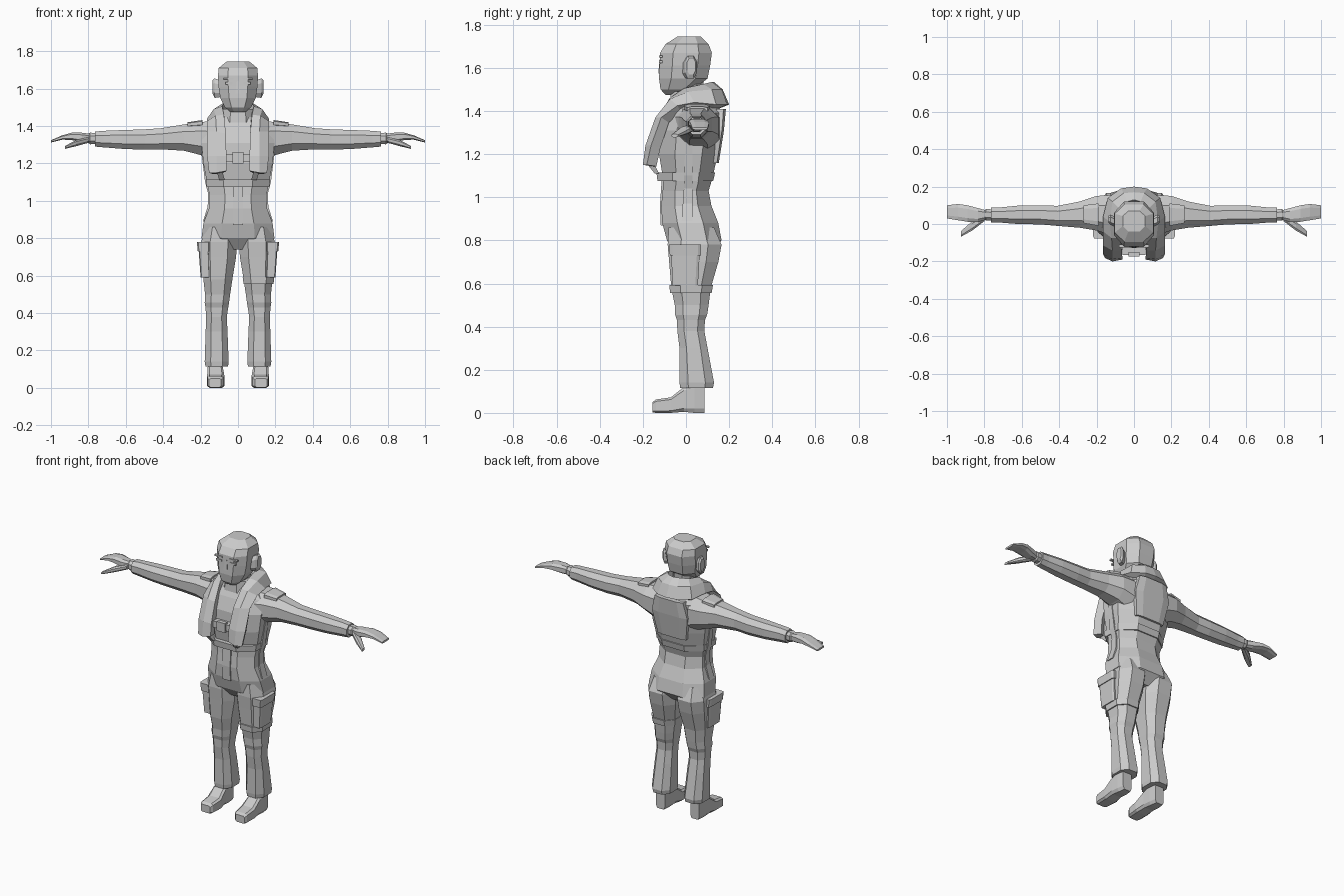
import bpy, bmesh


def finish(bm, name, mirror):
    mesh = bpy.data.meshes.new(name)
    bm.to_mesh(mesh)
    bm.free()
    ob = bpy.data.objects.new(name, mesh)
    bpy.context.collection.objects.link(ob)
    if mirror:
        mod = ob.modifiers.new("mirror", 'MIRROR')
        mod.merge_threshold = 0.001
    return ob


def section(u0, u1, v0, v1, c):
    """Rectangle (c = 0) or chamfered rectangle inside the given bounds."""
    if c == 0:
        return [(u0, v0), (u1, v0), (u1, v1), (u0, v1)]
    a, b = (u1 - u0) * c, (v1 - v0) * c
    return [(u0 + a, v0), (u1 - a, v0), (u1, v0 + b), (u1, v1 - b),
            (u1 - a, v1), (u0 + a, v1), (u0, v1 - b), (u0, v0 + b)]


def loft(name, axis, rings, c=0.27, mirror=False):
    """Skin rings of (position along axis, u0, u1, v0, v1)."""
    place = {'x': lambda t, u, v: (t, u, v),
             'y': lambda t, u, v: (u, t, v),
             'z': lambda t, u, v: (u, v, t)}[axis]
    bm = bmesh.new()
    loops = [[bm.verts.new(place(r[0], u, v)) for u, v in section(*r[1:], c)]
             for r in rings]
    n = len(loops[0])
    for a, b in zip(loops, loops[1:]):
        for i in range(n):
            j = (i + 1) % n
            bm.faces.new((a[i], a[j], b[j], b[i]))
    bm.faces.new(loops[0])
    bm.faces.new(loops[-1])
    bmesh.ops.recalc_face_normals(bm, faces=bm.faces)
    return finish(bm, name, mirror)


def sym(rings):
    """Expand (z, half width, y0, y1) into centred rings."""
    return [(z, -w, w, a, b) for z, w, a, b in rings]


def box(name, x0, x1, y0, y1, z0, z1, mirror=False):
    return loft(name, 'z', [(z0, x0, x1, y0, y1), (z1, x0, x1, y0, y1)], 0, mirror)


def ribbon(name, rows, thick):
    """Mirrored padded strip; each row gives its inner and outer edge."""
    bm = bmesh.new()
    vs = [[bm.verts.new(p) for p in row] for row in rows]
    for a, b in zip(vs, vs[1:]):
        for i in range(len(a) - 1):
            bm.faces.new((a[i], a[i + 1], b[i + 1], b[i]))
    ob = finish(bm, name, True)
    sol = ob.modifiers.new("padding", 'SOLIDIFY')
    sol.thickness = thick
    sol.offset = -1
    return ob


# Head, ears, neck and face details
loft("head", 'z', sym([
    (1.475, .04, -.095, -.03), (1.50, .07, -.118, .03), (1.55, .095, -.125, .10),
    (1.61, .104, -.122, .112), (1.67, .107, -.12, .12), (1.71, .103, -.095, .105),
    (1.745, .06, -.04, .07)]), 0.25)
loft("neck", 'z', sym([(1.40, .08, -.06, .09), (1.47, .062, -.055, .075),
                       (1.57, .058, -.04, .085)]))
loft("ear", 'x', [(.09, -.02, .035, 1.555, 1.64), (.125, -.005, .05, 1.55, 1.655),
                  (.135, .005, .045, 1.57, 1.645)], 0.25, True)
box("eyebrow", .025, .08, -.126, -.11, 1.648, 1.657, True)
box("eye", .03, .068, -.125, -.11, 1.622, 1.634, True)
loft("nose", 'z', sym([(1.575, .014, -.128, -.11), (1.64, .006, -.123, -.11)]), 0)

# Torso and pelvis
loft("torso", 'z', sym([
    (.74, .05, -.04, .11), (.80, .195, -.088, .165), (.88, .185, -.11, .15),
    (.96, .155, -.115, .118), (1.03, .152, -.108, .105), (1.08, .163, -.105, .12),
    (1.20, .185, -.125, .148), (1.31, .195, -.12, .165), (1.39, .18, -.09, .17),
    (1.46, .11, -.05, .12)]))
loft("waist_belt", 'z', sym([(1.075, .168, -.132, .126), (1.115, .172, -.137, .135)]))
loft("jacket_collar", 'z', sym([(1.42, .095, -.075, .11), (1.49, .085, -.07, .10)]))
loft("front_zip_panel", 'z', sym([(.87, .028, -.117, -.09), (.96, .028, -.121, -.09),
                                  (1.08, .028, -.113, -.09)]), 0)
loft("side_strap", 'z', [(.89, .16, .187, -.02, .03), (.97, .14, .162, -.015, .03),
                         (1.04, .14, .160, -.01, .03), (1.10, .155, .176, -.01, .03),
                         (1.28, .18, .199, 0, .03)], 0, True)

# Padded vest running up the chest and round the neck
ribbon("vest_yoke", [
    [(.062, -.19, 1.16), (.115, -.20, 1.15), (.155, -.182, 1.15)],
    [(.062, -.182, 1.24), (.115, -.188, 1.24), (.165, -.162, 1.24)],
    [(.065, -.14, 1.36), (.115, -.142, 1.37), (.165, -.115, 1.37)],
    [(.075, -.075, 1.46), (.12, -.075, 1.455), (.165, -.04, 1.425)],
    [(.085, -.01, 1.505), (.13, .01, 1.49), (.165, .04, 1.44)],
    [(.075, .08, 1.525), (.115, .12, 1.50), (.14, .14, 1.43)],
    [(.035, .12, 1.535), (.055, .165, 1.50), (.07, .19, 1.43)],
    [(0, .13, 1.535), (0, .17, 1.50), (0, .20, 1.43)]], 0.05)
box("vest_buckle", -.062, .062, -.165, -.12, 1.21, 1.25)
box("buckle_clip", -.03, .03, -.175, -.15, 1.2, 1.26)
loft("lower_vest_strap", 'z', [(1.11, .07, .10, -.145, -.125),
                               (1.16, .085, .115, -.185, -.15)], 0, True)
loft("back_panel", 'z', sym([(1.16, .10, .11, .152), (1.31, .125, .13, .176),
                             (1.41, .10, .13, .185)]), 0.2)

# Sleeves, gloves and hands
loft("sleeve", 'x', [
    (.12, -.06, .155, 1.21, 1.43), (.20, -.035, .15, 1.245, 1.42),
    (.29, -.02, .12, 1.268, 1.408), (.41, -.01, .097, 1.275, 1.388),
    (.50, -.002, .10, 1.273, 1.382), (.62, 0, .098, 1.278, 1.378),
    (.72, .008, .088, 1.286, 1.374), (.765, .008, .088, 1.29, 1.37)], 0.27, True)
loft("shoulder_patch", 'x', [(.19, -.01, .11, 1.40, 1.432), (.27, .005, .10, 1.395, 1.42)],
     0.2, True)
loft("glove_cuff", 'x', [(.755, .02, .078, 1.305, 1.36), (.79, .018, .08, 1.302, 1.365),
                         (.80, .025, .073, 1.308, 1.36)], 0.27, True)
loft("hand", 'x', [
    (.79, .024, .073, 1.31, 1.358), (.835, .01, .085, 1.313, 1.364),
    (.89, .012, .10, 1.325, 1.364), (.94, .02, .107, 1.327, 1.35),
    (1.0, .03, .10, 1.312, 1.324)], 0.22, True)
loft("thumb", 'x', [(.80, .015, .05, 1.31, 1.34), (.865, -.035, .015, 1.292, 1.325),
                    (.925, -.068, -.038, 1.278, 1.293)], 0.25, True)

# Trousers, thigh pockets and strap
loft("trouser_leg", 'z', [
    (.86, .02, .175, -.08, .13), (.78, .006, .197, -.085, .165),
    (.70, .01, .195, -.078, .15), (.58, .03, .185, -.068, .115),
    (.50, .042, .176, -.052, .105), (.455, .048, .178, -.05, .098),
    (.43, .052, .174, -.042, .088), (.38, .06, .17, -.04, .085),
    (.30, .056, .173, -.03, .10), (.14, .05, .178, -.03, .13),
    (.115, .053, .174, -.027, .125)], 0.25, True)
loft("thigh_pocket", 'z', [(.59, .15, .20, -.062, .055), (.76, .155, .212, -.07, .065)],
     0.1, True)
loft("pocket_flap", 'z', [(.73, .15, .215, -.075, .07), (.78, .15, .22, -.078, .07)],
     0.1, True)
loft("thigh_strap", 'z', [(.555, .03, .19, -.074, .119), (.592, .025, .194, -.077, .125)],
     0.25)

# Boots
loft("boot", 'y', [
    (-.155, .09, .155, .003, .05), (-.14, .078, .163, 0, .062),
    (-.07, .072, .165, 0, .072), (-.01, .08, .163, .005, .12),
    (.04, .083, .16, 0, .14), (.085, .09, .153, 0, .14)], 0.14, True)
